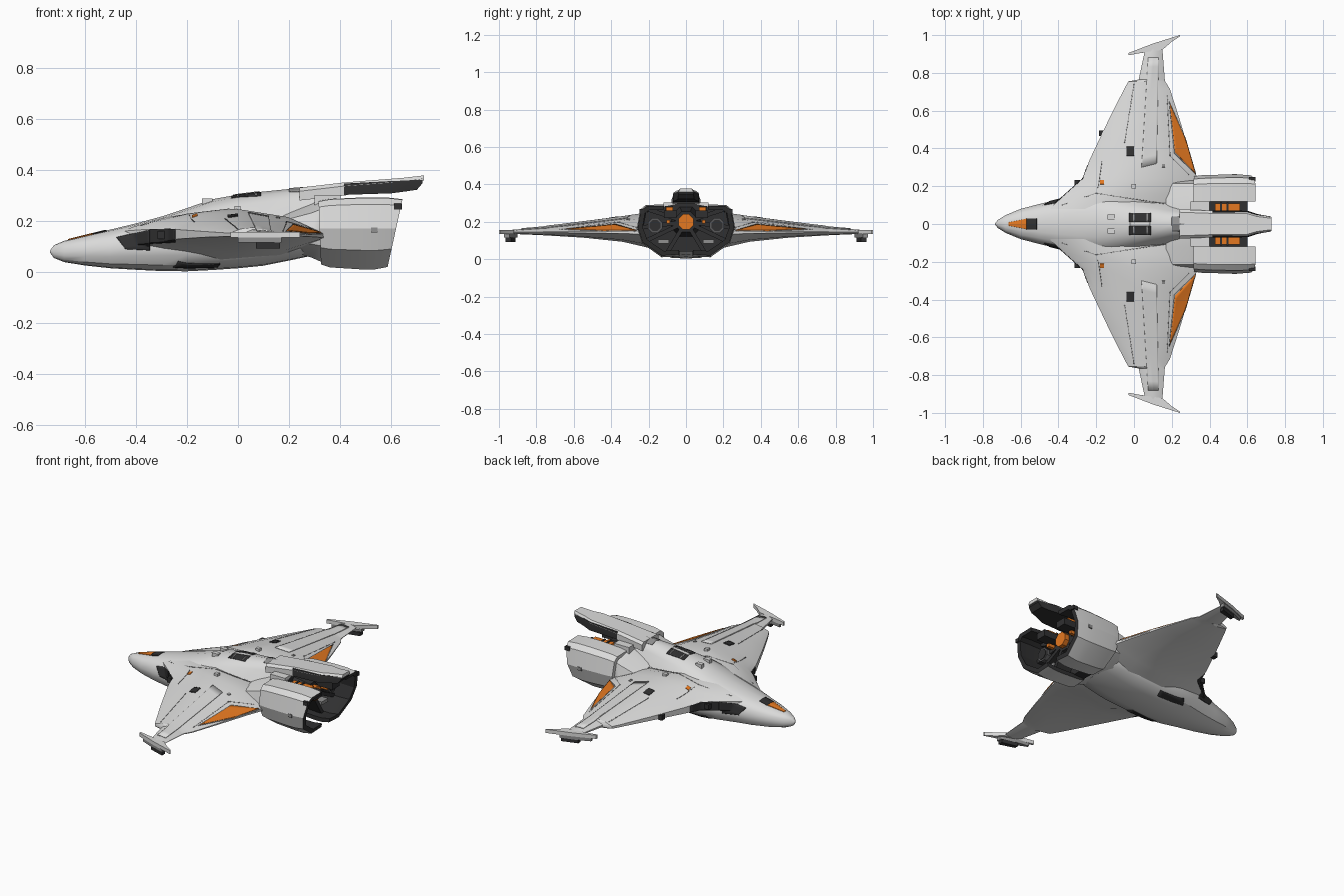
import bpy, bmesh, math
from mathutils import Vector
from mathutils.bvhtree import BVHTree

if "Cube" in bpy.data.objects:
    bpy.data.objects.remove(bpy.data.objects["Cube"])


def material(name, rgb):
    m = bpy.data.materials.new(name)
    m.diffuse_color = (*rgb, 1)
    m.use_nodes = True
    m.node_tree.nodes["Principled BSDF"].inputs["Base Color"].default_value = m.diffuse_color
    return m


HULL = material("hull light grey", (0.71, 0.71, 0.705))
MID = material("panel grey", (0.28, 0.28, 0.28))
DARK = material("dark metal", (0.03, 0.03, 0.031))
GUN = material("engine grey", (0.10, 0.10, 0.105))
ORANGE = material("orange paint", (0.78, 0.19, 0.015))


def make(name, verts, faces, mats, idx=None, mirror=False, angle=30):
    me = bpy.data.meshes.new(name)
    me.from_pydata([tuple(v) for v in verts], [], faces)
    for m in mats:
        me.materials.append(m)
    if idx:
        me.polygons.foreach_set("material_index", idx)
    bm = bmesh.new()
    bm.from_mesh(me)
    bmesh.ops.recalc_face_normals(bm, faces=bm.faces)
    bm.to_mesh(me)
    bm.free()
    ob = bpy.data.objects.new(name, me)
    bpy.context.collection.objects.link(ob)
    if mirror:
        ob.modifiers.new("mirror", 'MIRROR').use_axis = (False, True, False)
    bpy.ops.object.select_all(action='DESELECT')
    ob.select_set(True)
    bpy.context.view_layer.objects.active = ob
    bpy.ops.object.shade_smooth_by_angle(angle=math.radians(angle))
    return ob


def loft(name, rings, mats, rule=None, mirror=False, angle=30):
    """Skin closed rings of equal size; rule(strip, side) picks a material."""
    n = len(rings[0])
    verts = [p for r in rings for p in r]
    faces, idx = [], []
    for i in range(len(rings) - 1):
        for j in range(n):
            k = (j + 1) % n
            faces.append((i*n+j, i*n+k, (i+1)*n+k, (i+1)*n+j))
            idx.append(rule(i, j) if rule else 0)
    for i in (0, len(rings) - 1):
        faces.append(tuple(range(i*n, i*n+n)))
        idx.append(rule(-1 if i == 0 else i, 0) if rule else 0)
    return make(name, verts, faces, mats, idx, mirror, angle)


def prism(name, poly, z0, z1, mat, mirror=True):
    return loft(name, [[(x, y, z) for x, y in poly] for z in (z0, z1)], [mat], mirror=mirror)


def box(name, x0, x1, y0, y1, z0, z1, mat, mirror=True):
    return prism(name, [(x0, y0), (x1, y0), (x1, y1), (x0, y1)], z0, z1, mat, mirror)


def tube(name, x0, x1, y, z, r, mat, sides=12, mirror=False, r1=None):
    ring = lambda x, q: [(x, y + q*math.cos(2*math.pi*(i+.5)/sides), z + q*math.sin(2*math.pi*(i+.5)/sides))
                         for i in range(sides)]
    return loft(name, [ring(x0, r), ring(x1, r1 or r)], [mat], mirror=mirror)


# Fuselage: x, shoulder half width, waist half width, bottom, waist height, top
BODY = [(-.735, .003, .004, .076, .08, .084), (-.72, .018, .022, .055, .08, .105),
        (-.68, .042, .047, .039, .08, .122), (-.6, .073, .08, .026, .085, .142),
        (-.5, .096, .106, .015, .09, .166), (-.4, .12, .13, .009, .1, .19),
        (-.3, .14, .16, .004, .105, .217), (-.2, .155, .18, .003, .11, .25),
        (-.1, .145, .185, .008, .115, .285), (0, .13, .185, .015, .12, .303),
        (.1, .11, .185, .025, .125, .315), (.2, .09, .18, .045, .13, .325),
        (.28, .078, .17, .062, .13, .331), (.35, .07, .14, .085, .14, .337)]
rings = []
for x, a, b, zb, zm, zt in BODY:
    h, k = zt - zm, zm - zb
    half = [(.45*a, zt-.06*h), (.78*a, zt-.22*h), (a, zt-.5*h), (b, zm),
            (.95*b, zm-.4*k), (.78*b, zm-.77*k), (.42*b, zb+.04*k)]
    rings.append([(x, 0, zt)] + [(x, y, z) for y, z in half] + [(x, 0, zb)]
                 + [(x, -y, z) for y, z in reversed(half)])
body = loft("fuselage", rings, [HULL], angle=35)

# Wings: span, leading x, trailing x, centre height, rise, drop
SPAN = [(.08, -.45, .34, .135, .10, .10), (.16, -.36, .34, .14, .108, .09),
        (.24, -.27, .335, .145, .10, .075), (.34, -.235, .305, .145, .085, .052),
        (.55, -.135, .243, .145, .056, .03), (.715, -.052, .19, .145, .034, .02),
        (.755, -.03, .165, .145, .030, .018), (.765, .025, .163, .145, .026, .017),
        (.93, .06, .15, .145, .012, .01)]
CHORD = [(0, -.3), (0, .25), (.05, .42), (.22, .8), (.46, 1), (.77, .7), (1, .06),
         (1, -.15), (.75, -.8), (.42, -1), (.1, -.52)]
rings = [[(xl + f*(xt-xl), y, zc + g*(u if g > 0 else d)) for f, g in CHORD]
         for y, xl, xt, zc, u, d in SPAN]
wing = loft("wing", rings, [HULL], mirror=True, angle=22)

# Combined surface on which plates are laid
vs, fs = [], []
for ob in (body, wing):
    o = len(vs)
    vs += [v.co.copy() for v in ob.data.vertices]
    fs += [[o + i for i in p.vertices] for p in ob.data.polygons]
SURF = BVHTree.FromPolygons(vs, fs)


def plate(name, quad, mat, side="top", mirror=True, lift=.001, n=8):
    """Thin sheet with four plan corners, dropped onto the hull."""
    a, b, c, d = (Vector(q) for q in quad)
    verts = []
    for i in range(n + 1):
        for j in range(n + 1):
            s, t = i/n, j/n
            p = (a*(1-s) + b*s)*(1-t) + (d*(1-s) + c*s)*t
            if side == "side":
                org, way = Vector((p.x, 1.5, p.y)), Vector((0, -1, 0))
            else:
                z = 1 if side == "top" else -1
                org, way = Vector((p.x, p.y, z)), Vector((0, 0, -z))
            hit = SURF.ray_cast(org, way)[0] or SURF.find_nearest(Vector((p.x, p.y, .145)))[0]
            verts.append(hit - way*lift)
    m = n + 1
    faces = [(i*m+j, i*m+m+j, i*m+m+j+1, i*m+j+1) for i in range(n) for j in range(n)]
    ob = make(name, verts, faces, [mat], mirror=mirror)
    sol = ob.modifiers.new("thickness", 'SOLIDIFY')
    sol.thickness, sol.offset = .005, 0
    return ob


def rect(x0, x1, y0, y1):
    return [(x0, y0), (x1, y0), (x1, y1), (x0, y1)]


def line(name, p, q, mat=MID, w=.0018):
    d = (Vector(q) - Vector(p)).normalized()
    s = Vector((-d.y, d.x)) * w
    plate(name, [Vector(p)-s, Vector(q)-s, Vector(q)+s, Vector(p)+s], mat, lift=-.001, n=10)


# Nose markings and dorsal vents
plate("nose_stripe", [(-.665, -.008), (-.568, -.028), (-.568, .028), (-.665, .008)], ORANGE, mirror=False, n=12)
plate("nose_window", rect(-.568, -.515, -.03, .03), DARK, mirror=False)
plate("dorsal_vent", rect(-.025, .09, .01, .058), DARK, lift=0)
plate("dorsal_vent_spine", rect(-.02, .085, -.01, .01), HULL, mirror=False)
for x in (-.005, .066):
    plate("dorsal_vent_slat", rect(x, x+.008, .012, .055), MID, lift=.002, n=3)
plate("dorsal_panel", rect(.2, .28, -.04, .04), MID, mirror=False)
# Cheek intakes and belly bays
plate("cheek_intake", [(-.475, .135), (-.44, .09), (-.345, .085), (-.345, .165)], DARK, "side", n=14)
plate("cheek_intake_rear", [(-.345, .168), (-.345, .112), (-.245, .118), (-.245, .168)], DARK, "side", n=14)
plate("belly_bay", [(-.255, .115), (-.08, .105), (-.07, .145), (-.235, .148)], DARK, "bottom", lift=.002)
# Flaps and small wing panels
plate("flap_border", [(.185, .65), (.213, .372), (.328, .262), (.279, .44)], MID, lift=0, n=10)
plate("flap", [(.190, .635), (.217, .38), (.324, .268), (.277, .435)], ORANGE, lift=.003, n=10)
plate("wing_hatch", rect(-.04, .0, .36, .41), DARK, lift=.002)
plate("wing_marker", rect(-.18, -.158, .21, .232), ORANGE)
plate("wing_sensor", rect(.148, .164, .3, .318), MID)
plate("wing_spar", [(.04, .3), (.12, .32), (.13, .88), (.075, .88)], HULL, lift=.002, n=12)
for p, q in [((.0, .74), (-.05, .43)), ((.175, .68), (.19, .36)), ((.19, .36), (.29, .26)),
             ((-.19, .19), (-.17, .33)), ((-.38, .1), (-.2, .163)), ((-.2, .163), (.3, .085))]:
    line("panel_seam", p, q)
box("cheek_sensor", -.315, -.287, .205, .232, .13, .16, DARK)
box("leading_edge_probe", -.185, -.157, .465, .495, .13, .16, DARK, mirror=False)
box("wing_root_fitting", -.014, .01, .188, .212, .23, .258, HULL)
box("dorsal_bump", -.14, -.1, .025, .05, .25, .288, HULL)

# Wing tip fins with pods
prism("tip_fin", [(-.03, .893), (.05, .908), (.15, .922), (.2, .965), (.243, .993), (.243, 1), (.1, .955), (-.03, .905)],
      .135, .157, HULL)
prism("tip_pod", [(-.0, .9), (.08, .912), (.17, .945), (.17, .972), (.08, .945), (-.0, .912)], .115, .136, MID)
prism("tip_pod_foot", [(.07, .912), (.165, .935), (.165, .965), (.07, .935)], .093, .116, DARK)


# Tail boom: x, half width, bottom, top
def boom(name, rows, mat, taper):
    loft(name, [[(x, -w, zb), (x, -w, zt-.014), (x, -w*taper, zt), (x, w*taper, zt), (x, w, zt-.014), (x, w, zb)]
                for x, w, zb, zt in rows], [mat])


boom("tail_boom", [(.24, .078, .28, .330), (.42, .070, .30, .351), (.6, .068, .335, .365),
                   (.65, .050, .345, .369), (.727, .038, .358, .378)], HULL, .8)
boom("tail_boom_underside", [(.415, .071, .302, .346), (.6, .070, .308, .356), (.66, .051, .316, .358),
                             (.7, .044, .322, .362), (.722, .040, .348, .366)], DARK, .95)

# Engine cowls: open half shells with dark lining and slanted rear rim
OUT = [(.035, .015), (.13, .01), (.235, .085), (.262, .17), (.245, .265), (.215, .29), (.118, .292)]
INN = [(.118, .27), (.2, .268), (.222, .25), (.235, .17), (.21, .10), (.12, .036), (.035, .04)]
rings = []
for x, s, slant in [(.325, .88, -.01), (.36, .95, 0), (.49, 1, 0), (.53, 1, .05), (.583, .94, .06)]:
    rings.append([(x + slant*z/.29, .118 + (y-.118)*(s*.5+.5), .175 + (z-.175)*s) for y, z in OUT + INN])
loft("engine_cowl", rings, [HULL, DARK],
     lambda i, j: 1 if i == 4 or (i >= 0 and j >= 6) else 0, True, 25)
box("cowl_port", .52, .545, .25, .264, .155, .175, MID)
box("cowl_rear_latch", .61, .642, .225, .249, .245, .268, DARK)

# Fairing that blends wing root into the cowl front
octo = [(.03, .04), (.12, .035), (.21, .1), (.23, .17), (.215, .25), (.12, .28), (.03, .3), (0, .3), (0, .04)]
loft("cowl_fairing", [[(x, y, .15 + (z-.15)*s) for y, z in octo]
                      for x, s in ((.17, .5), (.29, .82), (.318, .93), (.328, .95))], [HULL], mirror=True)
# Engine bulkhead, core and exhaust fittings
loft("engine_bulkhead", [[(x, y, z) for y, z in octo] for x in (.327, .4)], [DARK], mirror=True)
box("bulkhead_cover", .3, .4, .0, .12, .24, .302, HULL)
tube("engine_core", .4, .5, 0, .2, .085, DARK, 8, r1=.06)
tube("core_glow", .5, .53, 0, .2, .044, ORANGE, 8)
tube("exhaust_ring", .4, .52, .165, .18, .042, GUN, 8, True)
tube("exhaust_bore", .52, .524, .165, .18, .032, DARK, 8, True)
box("fuel_line", .43, .56, .07, .108, .258, .28, ORANGE)
box("fuel_line_bracket", .4, .6, .05, .118, .22, .26, DARK)
for x in (.455, .49):
    box("fuel_line_clamp", x, x+.01, .069, .113, .256, .284, DARK)
box("exhaust_line", .4, .54, .085, .105, .19, .21, ORANGE)
box("lower_exhaust_panel", .4, .5, .09, .15, .085, .105, MID)
# Radial ribs tying the core to the cowls
for y, z in [(.235, .17), (.21, .1), (.1, .035), (.2, .265)]:
    d = Vector((y, z - .2)).normalized()
    s = Vector((-d.y, d.x)) * .011
    sec = [Vector((0, .2)) + s, Vector((y, z)) + s, Vector((y, z)) - s, Vector((0, .2)) - s]
    loft("engine_rib", [[(x, p.x, p.y) for p in sec] for x in (.4, .5)], [DARK], mirror=True)
